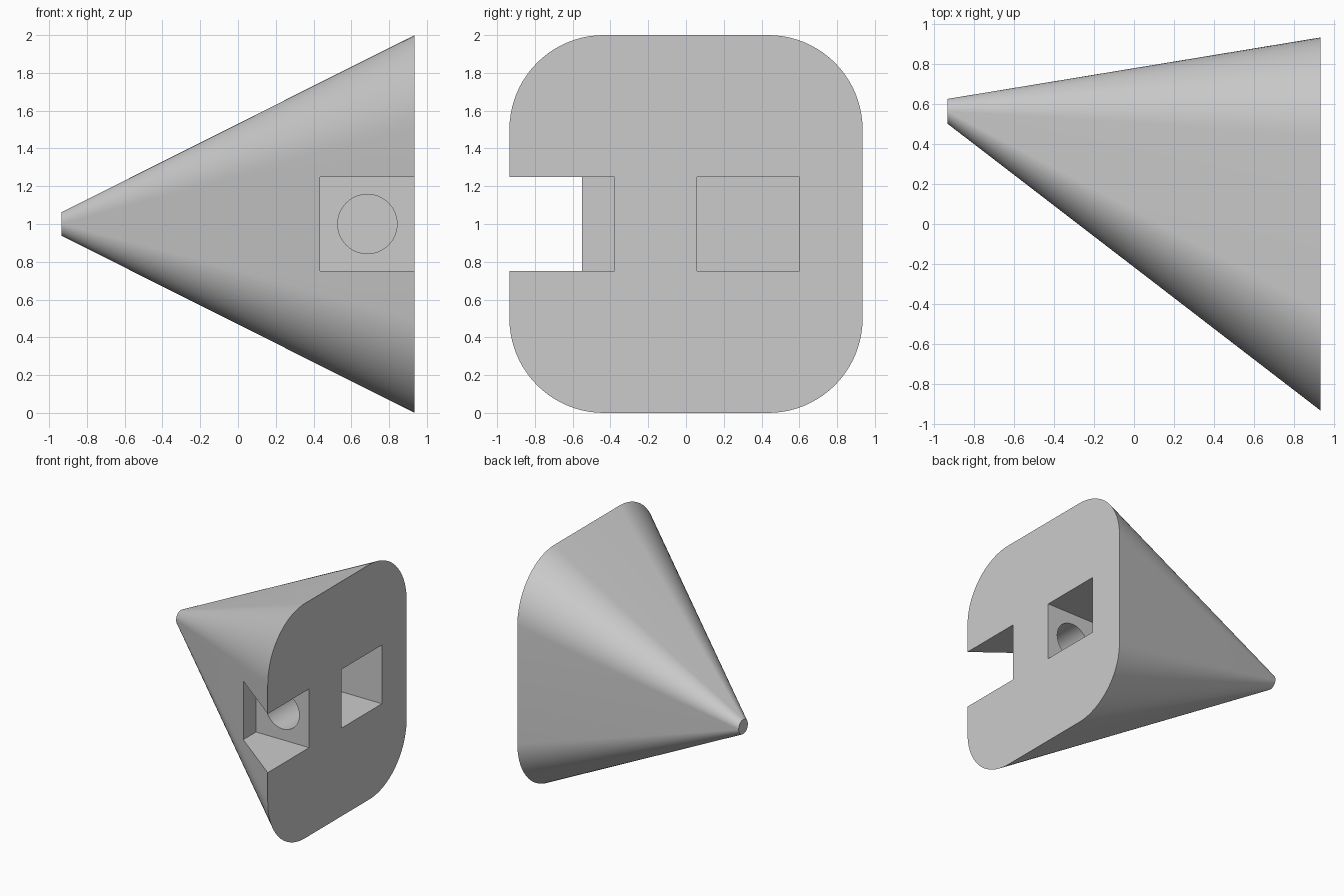
import bpy, bmesh
from math import cos, sin, pi
from mathutils import Vector

cube = bpy.data.objects.get("Cube")
if cube:
    bpy.data.objects.remove(cube, do_unlink=True)

grey = bpy.data.materials.new("light_grey")
grey.use_nodes = True
grey.diffuse_color = (0.6, 0.6, 0.6, 1)
grey.node_tree.nodes["Principled BSDF"].inputs["Base Color"].default_value = (0.6, 0.6, 0.6, 1)

HALF = 0.935      # half width along x and y
CORNER = 0.5      # base corner radius
TIP_R = 0.062
TIP_Y = 0.565
STEPS = 20        # segments per rounded corner


# Tapered body: rounded rectangle base narrowing to a small offset round tip
bm = bmesh.new()
base, tip = [], []
for k, (sy, sz) in enumerate([(1, 1), (-1, 1), (-1, -1), (1, -1)]):
    for j in range(STEPS + 1):
        a = (k + j / STEPS) * pi / 2
        base.append(bm.verts.new((HALF,
                                  sy * (HALF - CORNER) + CORNER * cos(a),
                                  1 + sz * (1 - CORNER) + CORNER * sin(a))))
        if j < STEPS:
            tip.append(bm.verts.new((-HALF, TIP_Y + TIP_R * cos(a), 1 + TIP_R * sin(a))))
bm.faces.new(base)
bm.faces.new(tip[::-1])
for k in range(4):
    first = k * (STEPS + 1)
    for j in range(STEPS):
        t = k * STEPS + j
        bm.faces.new((base[first + j], tip[t], tip[(t + 1) % len(tip)], base[first + j + 1]))
    # Flat triangular side between two corners
    bm.faces.new((base[first + STEPS], tip[(k + 1) * STEPS % len(tip)],
                  base[(first + STEPS + 1) % len(base)]))
bmesh.ops.recalc_face_normals(bm, faces=bm.faces)
mesh = bpy.data.meshes.new("tapered_body")
bm.to_mesh(mesh)
bm.free()
mesh.materials.append(grey)
body = bpy.data.objects.new("tapered_body", mesh)
bpy.context.collection.objects.link(body)


def carve(name):
    """Subtract the active object from the body, then discard it."""
    cutter = bpy.context.object
    cutter.name = name
    cutter.hide_render = True
    cutter.data.materials.append(grey)
    mod = body.modifiers.new(name, "BOOLEAN")
    mod.operation = "DIFFERENCE"
    mod.solver = "EXACT"
    mod.object = cutter
    bpy.context.view_layer.objects.active = body
    bpy.ops.object.modifier_apply(modifier=name)
    bpy.data.objects.remove(cutter, do_unlink=True)


def carve_box(name, low, high):
    low, high = Vector(low), Vector(high)
    bpy.ops.mesh.primitive_cube_add(size=1, location=(low + high) / 2)
    bpy.context.object.scale = high - low
    bpy.context.view_layer.update()
    carve(name)


# Open slot at the front edge and closed pocket in the base
carve_box("front_slot", (0.435, -1.2, 0.75), (1.2, -0.378, 1.25))
carve_box("base_pocket", (0.435, 0.058, 0.75), (1.2, 0.602, 1.25))

# Round passage joining the slot to the pocket
bpy.ops.mesh.primitive_cylinder_add(vertices=64, radius=0.157, depth=0.6,
                                    location=(0.685, -0.16, 1), rotation=(pi / 2, 0, 0))
bpy.context.view_layer.update()
carve("round_passage")

bpy.ops.object.select_all(action="DESELECT")
body.select_set(True)
bpy.context.view_layer.objects.active = body
bpy.ops.object.shade_smooth_by_angle(angle=pi / 6)
